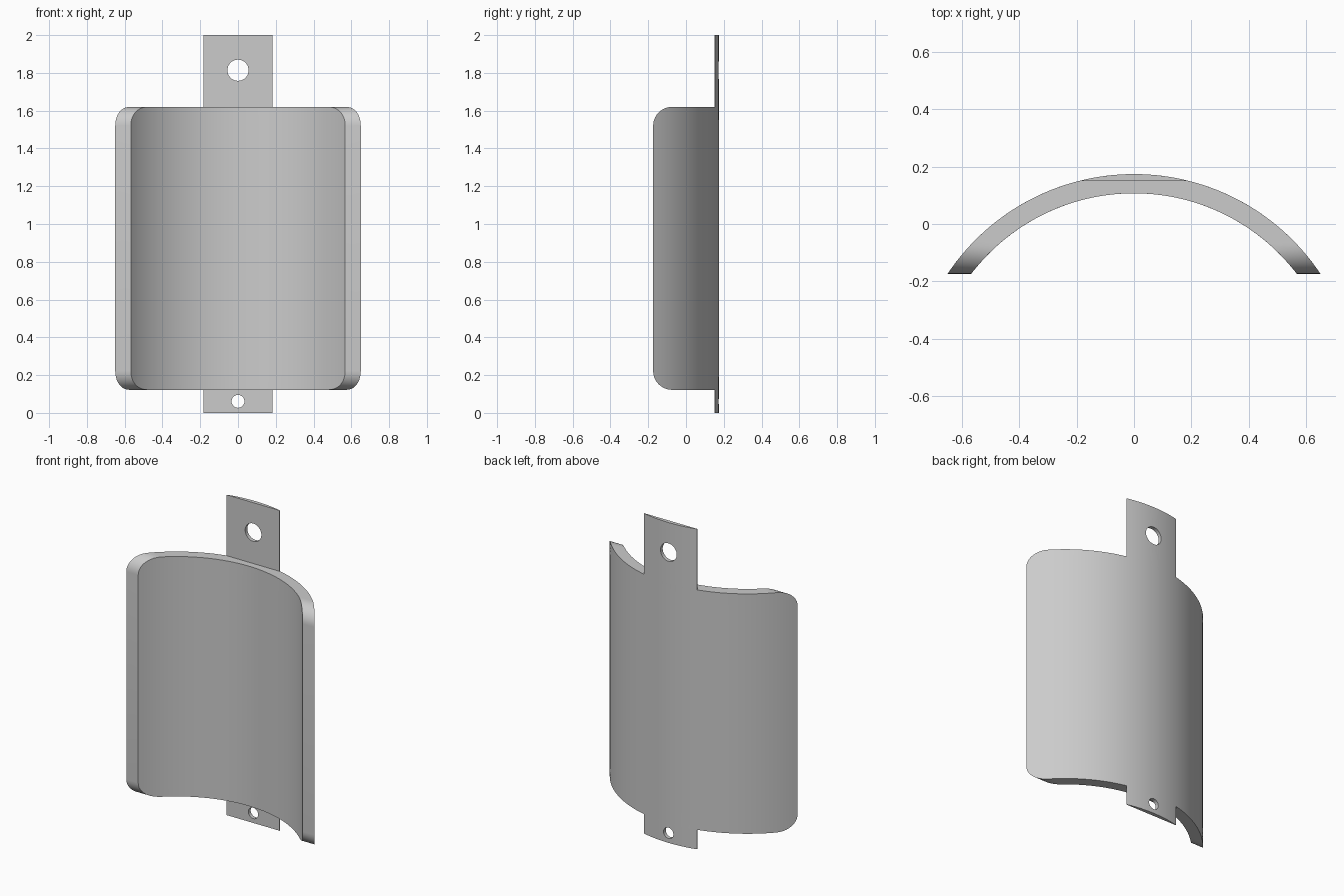
import bpy
import bmesh
import math

default = bpy.data.objects.get("Cube")
if default:
    bpy.data.objects.remove(default, do_unlink=True)

OUTER, INNER = 0.781, 0.714      # radii of the curved plate
AXIS_Y = -0.607                  # centre of curvature
FRONT_Y = -0.174                 # flat front edges
BOTTOM, TOP, CORNER = 0.122, 1.62, 0.1
TAB_HALF = 0.183
SEGMENTS = 64

grey = bpy.data.materials.new("plain grey")
grey.use_nodes = True
colour = (0.6, 0.6, 0.6, 1)
grey.diffuse_color = colour
grey.node_tree.nodes["Principled BSDF"].inputs["Base Color"].default_value = colour


def arc(radius, half, z, count):
    """Points along an arc centred on the back, from -x to +x."""
    angles = [half * (2 * i / count - 1) for i in range(count + 1)]
    return [(radius * math.sin(a), AXIS_Y + radius * math.cos(a), z) for a in angles]


def loft(name, sections):
    """Closed solid through matching cross-section rings made of two strips."""
    bm = bmesh.new()
    rings = [[bm.verts.new(p) for p in ring] for ring in sections]
    n = len(rings[0])
    for low, high in zip(rings, rings[1:]):
        for i in range(n):
            j = (i + 1) % n
            bm.faces.new((low[i], low[j], high[j], high[i]))
    for ring in (rings[0], rings[-1]):
        for i in range(n // 2 - 1):
            bm.faces.new((ring[i], ring[i + 1], ring[n - 2 - i], ring[n - 1 - i]))
    bmesh.ops.recalc_face_normals(bm, faces=bm.faces)
    mesh = bpy.data.meshes.new(name)
    bm.to_mesh(mesh)
    bm.free()
    obj = bpy.data.objects.new(name, mesh)
    bpy.context.collection.objects.link(obj)
    mesh.materials.append(grey)
    return obj


def activate(obj):
    bpy.ops.object.select_all(action="DESELECT")
    obj.select_set(True)
    bpy.context.view_layer.objects.active = obj


def smooth(obj):
    activate(obj)
    bpy.ops.object.shade_smooth_by_angle(angle=math.radians(30))


# Curved plate: front edges step back around the rounded corners
def plate_section(z, front):
    outer = arc(OUTER, math.acos((front - AXIS_Y) / OUTER), z, SEGMENTS)
    inner = arc(INNER, math.acos((front - AXIS_Y) / INNER), z, SEGMENTS)
    return outer + inner[::-1]


steps = [math.pi / 2 * i / 10 for i in range(11)]
corner = [(CORNER * (1 - math.cos(a)), FRONT_Y + CORNER * (1 - math.sin(a))) for a in steps]
sections = [plate_section(BOTTOM + d, y) for d, y in corner]
sections += [plate_section(TOP - d, y) for d, y in reversed(corner)]
smooth(loft("curved_plate", sections))


# Mounting tabs: curved back, flat front, one round hole each
def tab(name, low, high, hole_z, hole_radius):
    half = math.asin(TAB_HALF / OUTER)
    flat_y = AXIS_Y + OUTER * math.cos(half) - 0.002
    rings = []
    for z in (low, high):
        back = arc(OUTER, half, z, 24)
        rings.append(back + [(x, flat_y, z) for x, _, _ in reversed(back)])
    obj = loft(name, rings)
    bpy.ops.mesh.primitive_cylinder_add(vertices=40, radius=hole_radius, depth=0.3,
                                        location=(0, flat_y, hole_z),
                                        rotation=(math.pi / 2, 0, 0))
    cutter = bpy.context.object
    cutter.name = name + "_hole_cutter"
    cutter.hide_render = True
    cutter.data.materials.append(grey)
    cut = obj.modifiers.new("hole", "BOOLEAN")
    cut.operation = "DIFFERENCE"
    cut.solver = "EXACT"
    cut.object = cutter
    activate(obj)
    bpy.ops.object.modifier_apply(modifier=cut.name)
    bpy.data.objects.remove(cutter, do_unlink=True)
    smooth(obj)


tab("upper_tab", TOP, 2.0, 1.814, 0.056)
tab("lower_tab", 0.0, BOTTOM, 0.061, 0.034)
